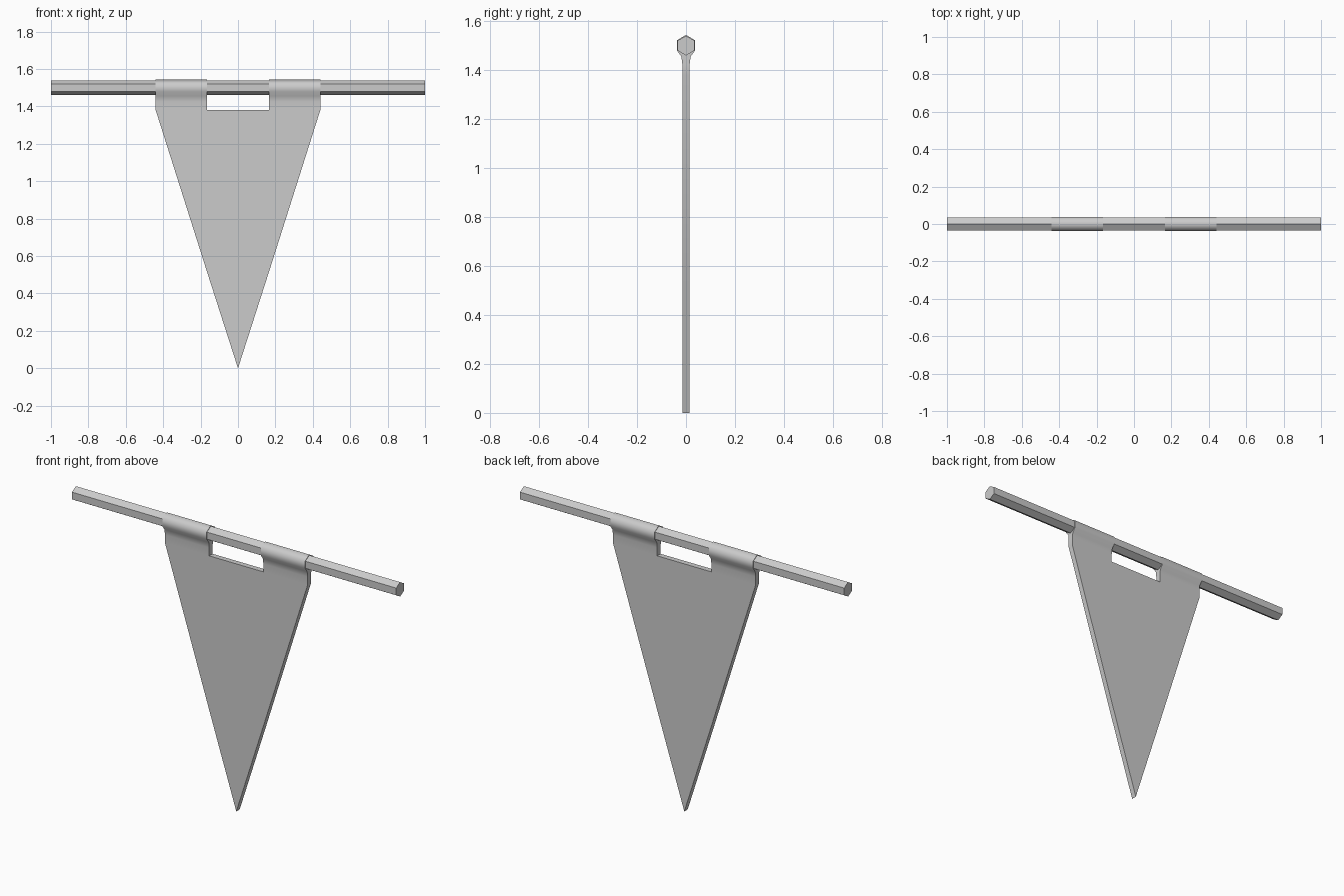
import bpy, bmesh, math

if "Cube" in bpy.data.objects:
    bpy.data.objects.remove(bpy.data.objects["Cube"])

ROD_Z, ROD_R = 1.5, 0.04
TH = 0.015                      # half thickness of the cloth
IN, OUT, TAB_Z = 0.167, 0.44, 1.38


def finish(bm, name, angle=None):
    bmesh.ops.remove_doubles(bm, verts=bm.verts, dist=1e-5)
    bmesh.ops.recalc_face_normals(bm, faces=bm.faces)
    mesh = bpy.data.meshes.new(name)
    bm.to_mesh(mesh)
    bm.free()
    ob = bpy.data.objects.new(name, mesh)
    bpy.context.collection.objects.link(ob)
    if angle:
        bpy.ops.object.select_all(action='DESELECT')
        ob.select_set(True)
        bpy.context.view_layer.objects.active = ob
        bpy.ops.object.shade_smooth_by_angle(angle=math.radians(angle))
    return ob


def prism(bm, a, b, skip=()):
    """Cap two matching loops and bridge them, leaving out skipped sides."""
    va, vb = [bm.verts.new(p) for p in a], [bm.verts.new(p) for p in b]
    bm.faces.new(va)
    bm.faces.new(vb[::-1])
    n = len(a)
    for i in range(n):
        if i not in skip:
            j = (i + 1) % n
            bm.faces.new((va[i], va[j], vb[j], vb[i]))


# Hexagonal rod, points up and down
bm = bmesh.new()
hexa = [(ROD_R * math.sin(i * math.pi / 3), ROD_Z + ROD_R * math.cos(i * math.pi / 3))
        for i in range(6)]
prism(bm, [(-1, y, z) for y, z in hexa], [(1, y, z) for y, z in hexa])
finish(bm, "rod")

# Pennant: tapered panel
bm = bmesh.new()
outline = [(0, 0), (0.167, 0.52), (OUT, TAB_Z), (IN, TAB_Z),
           (-IN, TAB_Z), (-OUT, TAB_Z), (-0.167, 0.52)]
prism(bm, [(x, -TH, z) for x, z in outline], [(x, TH, z) for x, z in outline],
      skip=(2, 4))

# Two tabs wrapping round the rod
half = [(TH, TAB_Z), (TH, 1.425), (0.019, 1.456), (0.037, 1.48), (0.037, 1.522)]
loop = half + [(0, 1.544)] + [(-y, z) for y, z in reversed(half)]
for s in (-1, 1):
    prism(bm, [(s * IN, y, z) for y, z in loop], [(s * OUT, y, z) for y, z in loop],
          skip=(len(loop) - 1,))
finish(bm, "pennant", 65)
